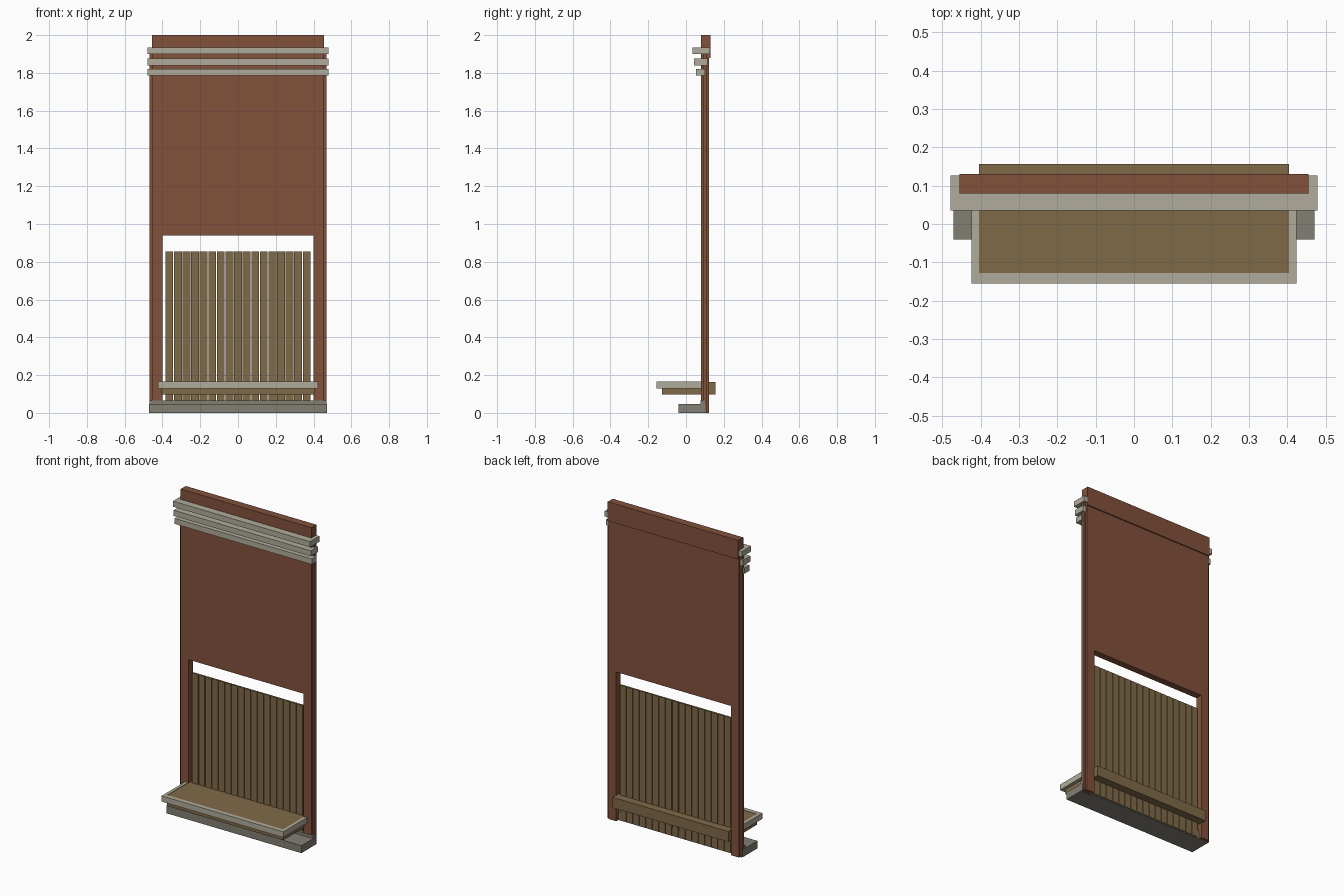
import bpy
import bmesh

cube = bpy.data.objects.get("Cube")
if cube:
    bpy.data.objects.remove(cube, do_unlink=True)


def material(name, rgb):
    mat = bpy.data.materials.new(name)
    mat.use_nodes = True
    color = (*rgb, 1)
    mat.diffuse_color = color
    mat.node_tree.nodes["Principled BSDF"].inputs["Base Color"].default_value = color
    return mat


brick = material("brick red", (0.225, 0.083, 0.044))
stone = material("pale stone", (0.435, 0.41, 0.325))
wood = material("brown wood", (0.216, 0.144, 0.066))
slate = material("grey sill", (0.223, 0.212, 0.178))


def box(name, mat, x, y, z):
    """Box from (low, high) pairs on each axis."""
    bm = bmesh.new()
    bmesh.ops.create_cube(bm, size=1)
    for v in bm.verts:
        for axis, (low, high) in enumerate((x, y, z)):
            v.co[axis] = low if v.co[axis] < 0 else high
    mesh = bpy.data.meshes.new(name)
    bm.to_mesh(mesh)
    bm.free()
    mesh.materials.append(mat)
    obj = bpy.data.objects.new(name, mesh)
    bpy.context.collection.objects.link(obj)
    return obj


def wide(half):
    return (-half, half)


# Wall as one extruded outline with a doorway
outline = [(-0.455, 0), (-0.4, 0), (-0.4, 0.94), (0.4, 0.94),
           (0.4, 0), (0.455, 0), (0.455, 1.88), (-0.455, 1.88)]
bm = bmesh.new()
face = bm.faces.new([bm.verts.new((x, 0.08, z)) for x, z in outline])
extruded = bmesh.ops.extrude_face_region(bm, geom=[face])["geom"]
bmesh.ops.translate(bm, vec=(0, 0.043, 0),
                    verts=[v for v in extruded if isinstance(v, bmesh.types.BMVert)])
bmesh.ops.recalc_face_normals(bm, faces=bm.faces)
mesh = bpy.data.meshes.new("wall")
bm.to_mesh(mesh)
bm.free()
mesh.materials.append(brick)
bpy.context.collection.objects.link(bpy.data.objects.new("wall", mesh))

# Header and edge strips
box("header", brick, wide(0.455), (0.08, 0.13), (1.88, 2))
for side, sign in (("left", 1), ("right", -1)):
    strip = sorted((sign * 0.45, sign * 0.468))
    box(side + "_edge_strip", brick, strip, (0.09, 0.112), (0, 1.9))

# Stepped cornice
for i, (front, back, low) in enumerate([(0.052, 0.1, 1.785), (0.042, 0.113, 1.84), (0.035, 0.126, 1.9)]):
    box(f"cornice_{i + 1}", stone, wide(0.478), (front, back), (low, low + 0.035))

# Door slats
count, pitch = 17, 0.0455
for i in range(count):
    x = (i - (count - 1) / 2) * pitch
    box(f"door_slat_{i + 1}", wood, (x - 0.0208, x + 0.0208), (0.094, 0.107), (0.005, 0.855))

# Counter board with a stone rim on three sides
box("counter_board", wood, wide(0.404), (-0.128, 0.156), (0.097, 0.163))
box("counter_front_rim", stone, wide(0.424), (-0.155, -0.128), (0.13, 0.166))
for side, sign in (("left", 1), ("right", -1)):
    rim = sorted((sign * 0.404, sign * 0.424))
    box(side + "_counter_rim", stone, rim, (-0.128, 0.08), (0.13, 0.166))

# Ground sill with a low riser
box("ground_sill", slate, wide(0.47), (-0.04, 0.102), (0, 0.047))
box("sill_riser", slate, wide(0.469), (0.077, 0.1), (0.047, 0.065))
